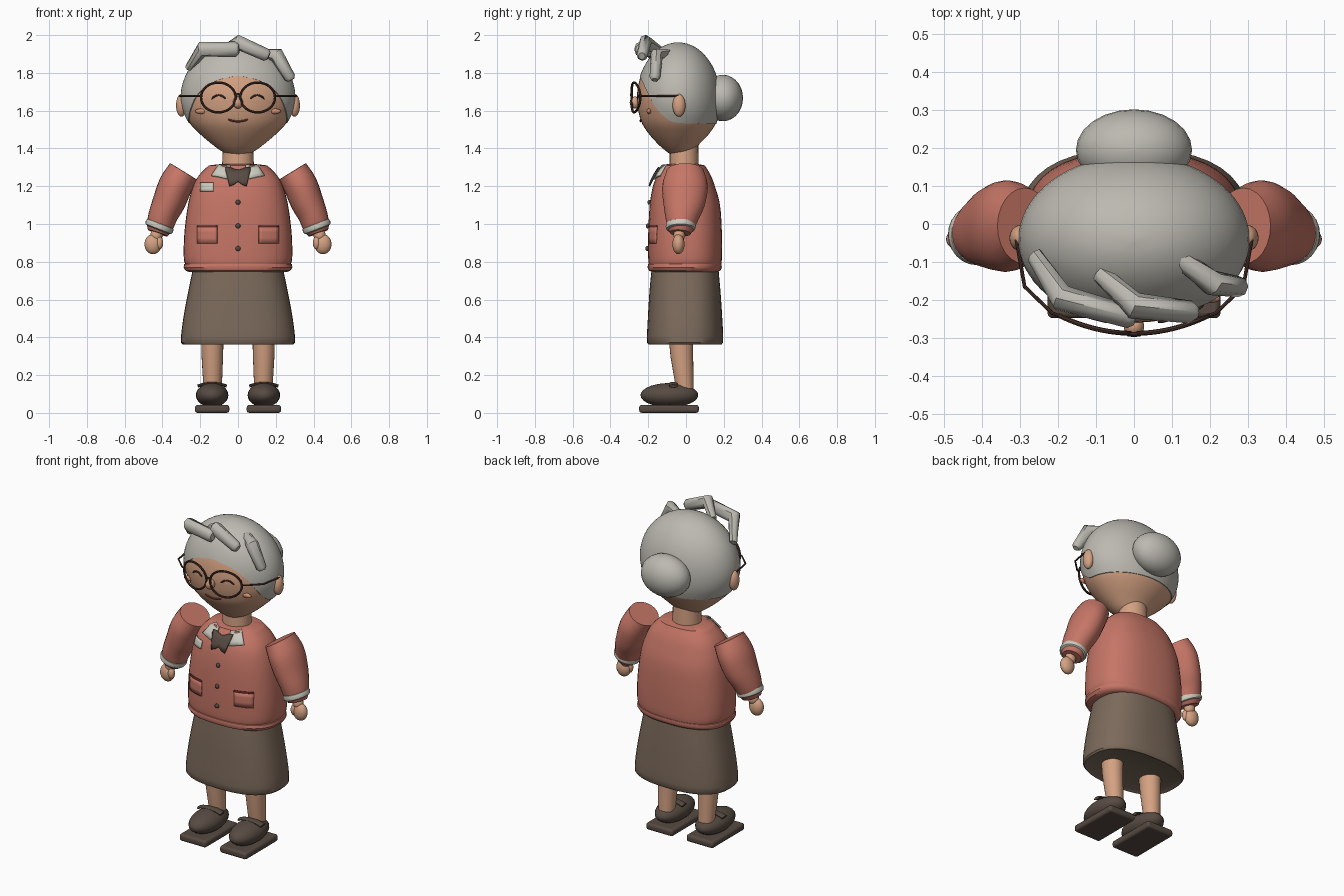
import bpy, bmesh, math
from mathutils import Vector

if "Cube" in bpy.data.objects:
    bpy.data.objects.remove(bpy.data.objects["Cube"])

def material(name, r, g, b):
    m = bpy.data.materials.new(name)
    m.diffuse_color = (r, g, b, 1)
    m.use_nodes = True
    m.node_tree.nodes["Principled BSDF"].inputs["Base Color"].default_value = m.diffuse_color
    return m

SKIN = material("skin", .66, .36, .225)
HAIR = material("grey_hair", .50, .485, .435)
RED = material("cardigan_red", .56, .18, .133)
SKIRT = material("skirt_brown", .20, .145, .105)
SHOE = material("shoe_brown", .095, .07, .055)
CREAM = material("cream", .60, .59, .51)
DARK = material("frame_brown", .075, .035, .026)
LIP = material("lip_red", .25, .05, .038)
BLUSH = material("blush", .66, .27, .15)
Y, Z = Vector((0, 1, 0)), Vector((0, 0, 1))

def make(name, verts, faces, mat, angle=40):
    me = bpy.data.meshes.new(name)
    me.from_pydata([tuple(v) for v in verts], [], faces)
    bm = bmesh.new()
    bm.from_mesh(me)
    bmesh.ops.recalc_face_normals(bm, faces=bm.faces)
    bm.to_mesh(me)
    bm.free()
    me.materials.append(mat)
    ob = bpy.data.objects.new(name, me)
    bpy.context.collection.objects.link(ob)
    bpy.ops.object.select_all(action='DESELECT')
    ob.select_set(True)
    bpy.context.view_layer.objects.active = ob
    bpy.ops.object.shade_smooth_by_angle(angle=math.radians(angle))
    return ob

def skin_rings(name, rings, mat, closed=False, angle=40):
    n, k = len(rings[0]), len(rings)
    faces = [(i * n + j, i * n + (j + 1) % n, (i + 1) % k * n + (j + 1) % n, (i + 1) % k * n + j)
             for i in range(k if closed else k - 1) for j in range(n)]
    if not closed:
        faces += [tuple(range(n)), tuple(range((k - 1) * n, k * n))]
    return make(name, [p for r in rings for p in r], faces, mat, angle)

def smooth(keys, steps=4):
    # Catmull-Rom resampling of any list of tuples
    out = []
    for i in range(len(keys) - 1):
        a, b, c, d = (keys[min(max(i + o, 0), len(keys) - 1)] for o in (-1, 0, 1, 2))
        for s in range(steps):
            t = s / steps
            out.append(tuple(.5 * (2*q + (r - p)*t + (2*p - 5*q + 4*r - u)*t*t + (3*q - p - 3*r + u)*t**3)
                             for p, q, r, u in zip(a, b, c, d)))
    return out + [keys[-1]]

def ring(row, n=2.0, seg=40, k=1.0):
    z, rx, yf, yb = row
    cy, ry = (yf + yb) / 2, (yb - yf) / 2
    f = lambda c: math.copysign(abs(c) ** (2 / n), c)
    return [(k * rx * f(math.sin(a)), cy - k * ry * f(math.cos(a)), z)
            for a in (2 * math.pi * j / seg for j in range(seg))]

def row_at(rows, z):
    for a, b in zip(rows, rows[1:]):
        if min(a[0], b[0]) <= z <= max(a[0], b[0]) and a[0] != b[0]:
            t = (z - a[0]) / (b[0] - a[0])
            return tuple(p + (q - p) * t for p, q in zip(a, b))
    return rows[-1] if z > rows[-1][0] else rows[0]

def front_y(rows, x, z, n):
    _, rx, yf, yb = row_at(rows, z)
    return (yf + yb) / 2 - (yb - yf) / 2 * max(0, 1 - abs(x / rx) ** n) ** (1 / n)

def loft(name, rows, mat, n=2.0):
    return skin_rings(name, [ring(r, n) for r in rows], mat)

def sweep(name, keys, mat, ref=Y, closed=False, seg=16, angle=40):
    # keys: x, y, z, radius across, radius along ref
    pts, rings, k = [Vector(q[:3]) for q in keys], [], len(keys)
    for i, p in enumerate(pts):
        t = (pts[(i + 1) % k] - pts[i - 1]) if closed else (pts[min(i + 1, k - 1)] - pts[max(i - 1, 0)])
        t.normalize()
        u = t.cross(ref).normalized()
        v = u.cross(t)
        rings.append([p + u * keys[i][3] * math.cos(a) + v * keys[i][4] * math.sin(a)
                      for a in (2 * math.pi * j / seg for j in range(seg))])
    return skin_rings(name, rings, mat, closed, angle)

def ball(name, c, r, mat):
    rings = [[(c[0] + r[0] * math.sin(p) * math.cos(a), c[1] + r[1] * math.sin(p) * math.sin(a),
               c[2] + r[2] * math.cos(p)) for a in (math.tau * j / 24 for j in range(24))]
             for p in (.02 + (math.pi - .04) * i / 14 for i in range(15))]
    return skin_rings(name, rings, mat, angle=60)

def box(name, c, s, mat, bevel):
    vs = [(c[0] + i * s[0] / 2, c[1] + j * s[1] / 2, c[2] + k * s[2] / 2)
          for i in (-1, 1) for j in (-1, 1) for k in (-1, 1)]
    ob = make(name, vs, [(0, 1, 3, 2), (4, 5, 7, 6), (0, 1, 5, 4), (2, 3, 7, 6), (0, 2, 6, 4), (1, 3, 7, 5)], mat)
    m = ob.modifiers.new("bevel", 'BEVEL')
    m.width, m.segments = bevel, 3

# Torso and skirt
torso = smooth([(.78, .275, -.195, .185), (.82, .287, -.2, .19), (.95, .284, -.2, .19), (1.1, .265, -.192, .18),
                (1.2, .238, -.175, .153), (1.26, .205, -.15, .13), (1.31, .155, -.118, .10)]) + [(1.32, .07, -.07, .05)]
loft("cardigan", torso, RED, 2.5)
loft("cardigan_hem", [(.745, .255, -.175, .165), (.753, .278, -.196, .182), (.77, .288, -.204, .19),
                      (.787, .285, -.2, .188), (.796, .265, -.185, .175)], RED, 2.5)
loft("skirt", smooth([(.37, .27, -.18, .17), (.372, .302, -.206, .196), (.5, .29, -.202, .192),
                      (.65, .262, -.193, .182), (.78, .235, -.18, .17)], 3), SKIRT, 2.5)
sweep("neck", [(0, -.01, 1.29, .085, .078), (0, -.01, 1.42, .08, .075)], SKIN, seg=24)

# Head, with egg-shaped jaw and round crown
head = smooth([(1.365, .035, -.075, .01), (1.385, .085, -.105, .035), (1.42, .135, -.145, .068), (1.475, .2, -.195, .12),
               (1.533, .255, -.233, .158), (1.6, .288, -.253, .175), (1.66, .3, -.26, .178)])
for i in range(1, 13):
    a = math.radians(7.4 * i)
    c, s = math.cos(a), math.sin(a)
    head.append((1.66 + .296 * s, .3 * c, -.041 - .219 * c, -.041 + .219 * c))
loft("head", head, SKIN)

# Hair cap whose lower edge sweeps from the forehead down to the nape
edge = smooth([(0, 1.785), (23, 1.76), (42, 1.70), (58, 1.61), (75, 1.55), (90, 1.535), (135, 1.53), (180, 1.53)])
def hairline(deg):
    d = min(deg, 360 - deg)
    for a, b in zip(edge, edge[1:]):
        if a[0] <= d <= b[0]:
            return a[1] + (b[1] - a[1]) * (d - a[0]) / (b[0] - a[0])
    return edge[-1][1]
cap = []
for i in range(-1, 19):
    t, col = math.sin(max(i, 0) / 18 * math.pi / 2), []
    for j in range(72):
        zl = hairline(j * 5)
        z = zl + (head[-1][0] - zl) * t
        p = ring(row_at(head, z), 2, 72, .98 if i < 0 else 1.018)[j]
        col.append((p[0], p[1], z + .006 * t))
    cap.append(col)
hair = skin_rings("hair_cap", cap, HAIR, angle=50)
ball("hair_bun", (0, .195, 1.667), (.153, .107, .123), HAIR)
locks = [[(-.26, -.085, 1.83, .02, .025), (-.19, -.195, 1.925, .042, .036), (-.01, -.245, 1.925, .04, .03)],
         [(-.09, -.13, 1.91, .022, .025), (.0, -.215, 1.962, .04, .036), (.15, -.232, 1.895, .034, .03)],
         [(.12, -.09, 1.905, .022, .025), (.205, -.155, 1.895, .04, .034), (.275, -.165, 1.775, .03, .028)]]
for k in locks:
    a, b = Vector(k[-2][:3]), Vector(k[-1][:3])
    tip = b + (b - a).normalized() * .015
    sweep("hair_lock", k + [(*tip, k[-1][3] * .6, k[-1][4] * .6)], HAIR, seg=8, angle=45)

# Face
def face_line(name, pts, r, mat):
    sweep(name, [(x, front_y(head, x, z, 2) - .003, z, w, w) for x, z, w in
                 [(x, z, r * (.5 if i in (0, len(pts) - 1) else 1)) for i, (x, z) in enumerate(pts)]], mat, seg=8)
ball("nose", (0, -.27, 1.643), (.027, .028, .032), SKIN)
steps = [i / 5 for i in range(-5, 6)]
face_line("mouth", [(.053 * t, 1.543 + .011 * t * t) for t in steps], .005, LIP)

# Glasses bridge
def lens_y(x):
    return -.288 + 1.2 * x * x
sweep("glasses_bridge", [(.016 * t, -.29, 1.688 - .008 * t * t, .006, .006) for t in steps], DARK, seg=8)

for s in (1, -1):
    face_line("closed_eye", [(s * .102 + .038 * t, 1.682 - .02 * t * t) for t in steps], .005, DARK)
    ball("cheek", (s * .195, front_y(head, .195, 1.597, 2) - .001, 1.597), (.032, .012, .014), BLUSH)
    ball("ear", (s * .3, -.037, 1.628), (.028, .034, .06), SKIN)
    rim = [(s * .104 + .092 * math.cos(a), 1.67 + .079 * math.sin(a)) for a in (math.tau * i / 32 for i in range(32))]
    sweep("glasses_rim", [(x, lens_y(x), z, .0065, .0065) for x, z in rim], DARK, closed=True, seg=8)
    sweep("glasses_temple", [(s * x, y, 1.678, .005, .005) for x, y in
                             ((.194, -.242), (.215, -.235), (.288, -.165), (.31, -.04))], DARK, ref=Z, seg=8)

    # Sleeves, cuffs and hands
    arm = smooth([(.288, -.005, 1.278, .084, .1), (.33, -.005, 1.206, .09, .12), (.364, -.01, 1.12, .087, .113),
                  (.395, -.02, 1.05, .078, .094), (.415, -.028, .985, .07, .073), (.426, -.031, .952, .054, .055)])
    sweep("sleeve", [(s * k[0], *k[1:]) for k in arm], RED, seg=24)
    sweep("cuff", [(s * x, -.028, z, r, r + .002) for x, z, r in
                   ((.409, 1.005, .066), (.411, 1.0, .075), (.416, .987, .078), (.421, .974, .074), (.423, .969, .062))],
          CREAM, seg=24)
    ball("wrist", (s * .432, -.036, .94), (.032, .03, .036), SKIN)
    ball("hand", (s * .45, -.04, .893), (.045, .032, .053), SKIN)
    ball("thumb", (s * .416, -.05, .9), (.02, .02, .034), SKIN)

    # Legs and shoes
    sweep("leg", [(s * x, y, z, r, q) for x, y, z, r, q in
                  ((.136, -.027, .42, .06, .066), (.136, -.022, .3, .057, .06), (.134, -.005, .12, .048, .046))],
          SKIN, seg=24)
    ball("shoe", (s * .137, -.088, .094), (.086, .153, .064), SHOE)
    box("shoe_sole", (s * .137, -.09, .021), (.182, .316, .042), SHOE, .014)
    sweep("shoe_strap", [(s * .137 + .077 * t, -.067, .156 - .014 * t * t, .008, .024) for t in steps], SHOE, seg=10)

# Flat details that follow the cardigan front
def plate(name, outline, mat, lift=.004, thick=.008):
    # outline: left to right pairs of (x, low z, high z)
    vs = [(x, front_y(torso, x, z, 2.5) - lift, z) for x, lo, hi in outline
          for z in (lo + (hi - lo) * i / 3 for i in range(4))]
    fs = [(4 * i + j, 4 * i + j + 1, 4 * i + j + 5, 4 * i + j + 4) for i in range(len(outline) - 1) for j in range(3)]
    ob = make(name, vs, fs, mat)
    m = ob.modifiers.new("thickness", 'SOLIDIFY')
    m.thickness, m.offset = thick, 0

for s in (1, -1):
    plate("collar", [(s * x, lo, hi) for x, lo, hi in
                     ((.04, 1.235, 1.31), (.085, 1.245, 1.315), (.105, 1.25, 1.31), (.14, 1.255, 1.256))], CREAM, .01)
    span = [s * (.11 + .0175 * i) for i in range(7)]
    plate("pocket", [(x, .897, .985) for x in span], RED, .002)
    plate("pocket_trim", [(x, .984, .992) for x in span], LIP, .005)
plate("neck_bow", [(-.065, 1.285, 1.3), (-.045, 1.2, 1.3), (-.02, 1.21, 1.29), (0, 1.225, 1.285),
                   (.02, 1.21, 1.29), (.045, 1.2, 1.3), (.065, 1.285, 1.3)], SHOE, .02)
plate("chest_tag", [(-.2 + .0175 * i, 1.173, 1.218) for i in range(5)], CREAM, .008)
for z in (1.115, .99, .87):
    ball("button", (0, front_y(torso, 0, z, 2.5) - .004, z), (.013, .01, .013), SHOE)
